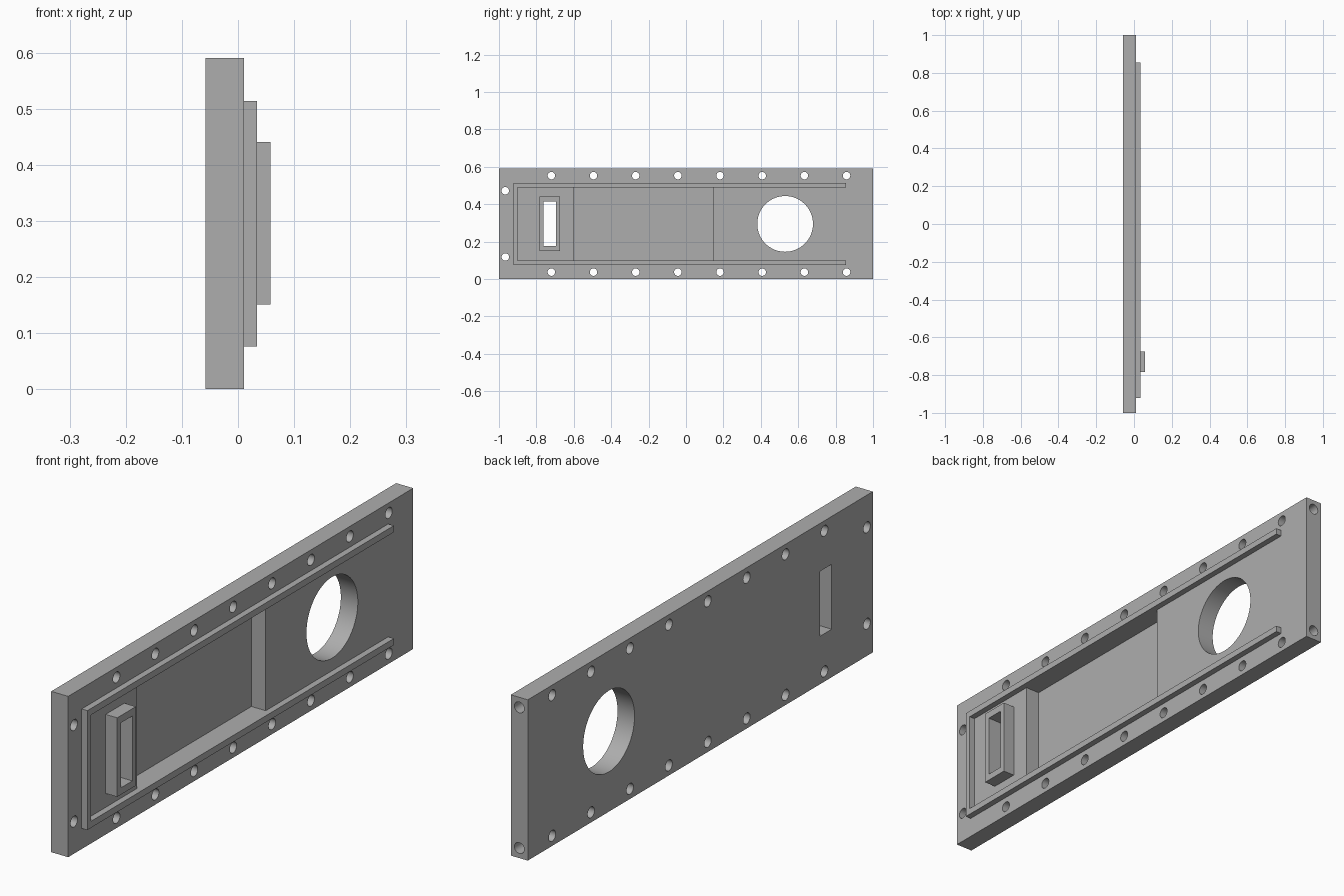
import bpy
import bmesh
from math import pi
from mathutils import Matrix, Vector

if "Cube" in bpy.data.objects:
    bpy.data.objects.remove(bpy.data.objects["Cube"], do_unlink=True)

BACK, FACE, RAIL_TOP, COLLAR_TOP = -0.058, 0.011, 0.034, 0.058
HEIGHT = 0.59
MID = HEIGHT / 2

grey = bpy.data.materials.new("plain grey")
grey.use_nodes = True
colour = (0.42, 0.42, 0.42, 1)
grey.diffuse_color = colour
grey.node_tree.nodes["Principled BSDF"].inputs["Base Color"].default_value = colour


def finish(name, bm):
    bmesh.ops.recalc_face_normals(bm, faces=bm.faces)
    mesh = bpy.data.meshes.new(name)
    bm.to_mesh(mesh)
    bm.free()
    mesh.materials.append(grey)
    obj = bpy.data.objects.new(name, mesh)
    bpy.context.collection.objects.link(obj)
    return obj


def add_box(bm, low, high):
    low, high = Vector(low), Vector(high)
    matrix = Matrix.Translation((low + high) / 2) @ Matrix.Diagonal((*(high - low), 1))
    bmesh.ops.create_cube(bm, size=1, matrix=matrix)


def add_bore(bm, centre, radius, length, axis, sides):
    turn = Matrix.Rotation(pi / 2, 4, "Y" if axis == "X" else "X")
    bmesh.ops.create_cone(bm, cap_ends=True, segments=sides, radius1=radius,
                          radius2=radius, depth=length,
                          matrix=Matrix.Translation(centre) @ turn)


def cut(obj, cutter_bm):
    cutter = finish("cutter", cutter_bm)
    cutter.hide_render = True
    mod = obj.modifiers.new("cut", "BOOLEAN")
    mod.operation = "DIFFERENCE"
    mod.solver = "EXACT"
    mod.object = cutter
    bpy.ops.object.select_all(action="DESELECT")
    bpy.context.view_layer.objects.active = obj
    obj.select_set(True)
    bpy.ops.object.modifier_apply(modifier=mod.name)
    bpy.data.objects.remove(cutter, do_unlink=True)
    bpy.ops.object.shade_smooth_by_angle(angle=pi / 6)


def add_slot(bm):
    add_box(bm, (-0.2, -0.762, 0.176), (0.2, -0.695, 0.414))


# Base plate
bm = bmesh.new()
add_box(bm, (BACK, -1, 0), (FACE, 1, HEIGHT))
plate = finish("base_plate", bm)

# Openings: shallow pocket, slot, round port
bm = bmesh.new()
add_box(bm, (-0.047, -0.602, 0.1), (0.2, 0.145, 0.49))
add_slot(bm)
add_bore(bm, (0, 0.53, MID), 0.149, 0.4, "X", 64)

# Bolt holes along the long edges, the front end and into the back end
for side in (-1, 1):
    for i in range(8):
        add_bore(bm, (0, -0.72 + i * 0.2255, MID + side * 0.258), 0.02, 0.4, "X", 24)
    add_bore(bm, (0, -0.966, MID + side * 0.177), 0.02, 0.4, "X", 24)
    add_bore(bm, ((BACK + FACE) / 2, 1, MID + side * 0.258), 0.02, 0.18, "Y", 24)
cut(plate, bm)

# U-shaped raised rail, open towards the port end
outer, inner = 0.219, 0.195
profile = [(0.855, -outer), (-0.922, -outer), (-0.922, outer), (0.855, outer),
           (0.855, inner), (-0.9, inner), (-0.9, -inner), (0.855, -inner)]
bm = bmesh.new()
face = bm.faces.new([bm.verts.new((FACE, y, MID + z)) for y, z in profile])
raised = bmesh.ops.extrude_face_region(bm, geom=[face])["geom"]
bmesh.ops.translate(bm, vec=(RAIL_TOP - FACE, 0, 0),
                    verts=[v for v in raised if isinstance(v, bmesh.types.BMVert)])
finish("raised_rail", bm)

# Collar around the slot
bm = bmesh.new()
add_box(bm, (FACE, -0.783, 0.151), (COLLAR_TOP, -0.675, 0.441))
collar = finish("slot_collar", bm)
bm = bmesh.new()
add_slot(bm)
cut(collar, bm)
